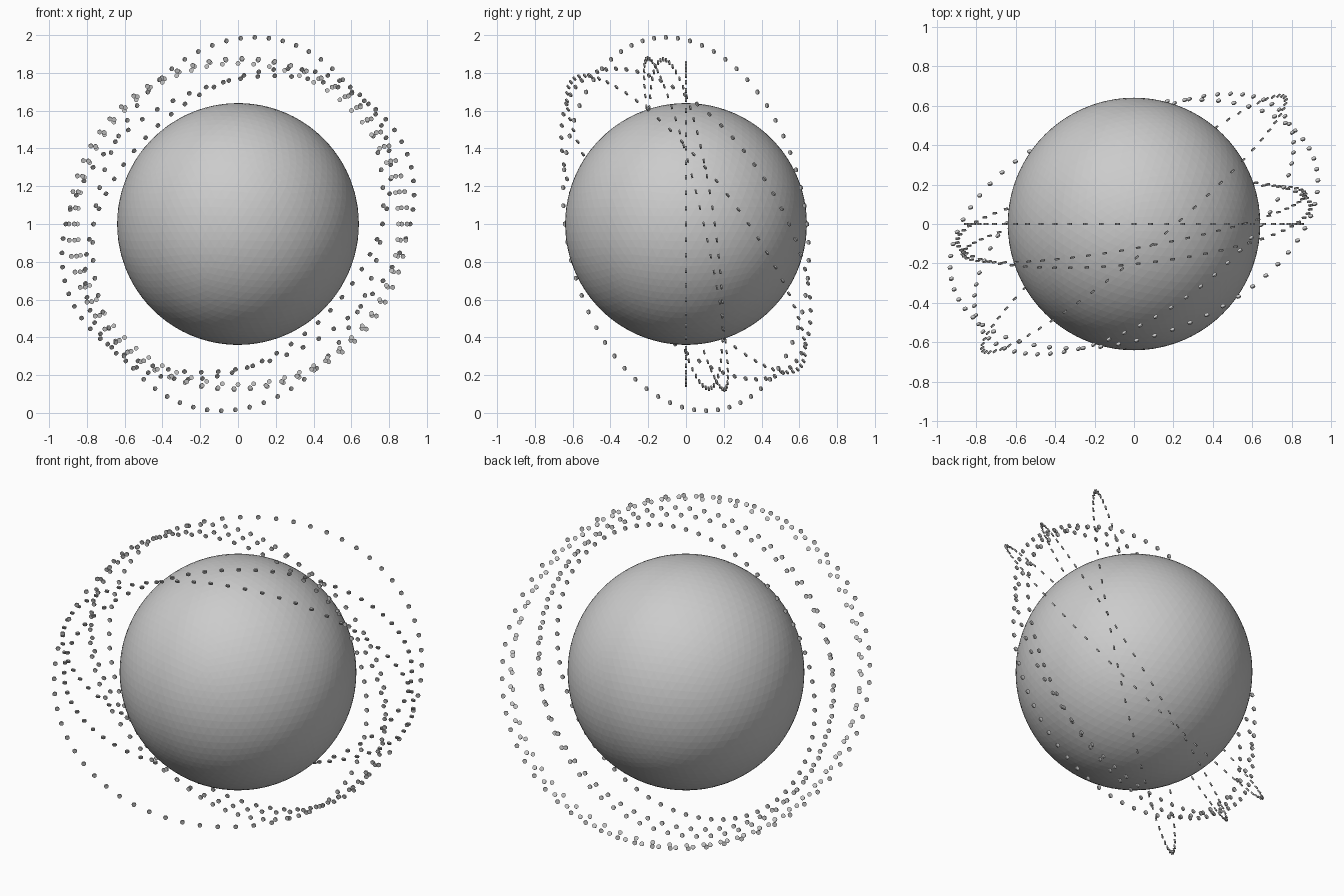
import bpy, bmesh, math
from mathutils import Matrix

if "Cube" in bpy.data.objects:
    bpy.data.objects.remove(bpy.data.objects["Cube"])

CENTRE = Matrix.Translation((0, 0, 1))


def finish(name, bm):
    me = bpy.data.meshes.new(name)
    bm.to_mesh(me)
    bm.free()
    ob = bpy.data.objects.new(name, me)
    bpy.context.collection.objects.link(ob)
    return ob


# central faceted globe
bm = bmesh.new()
bmesh.ops.create_icosphere(bm, subdivisions=5, radius=0.64)
globe = finish("globe", bm)
globe.matrix_world = CENTRE


def dot_ring(name, radius, turn, tilt, count=64):
    """Ring of small flat discs, upright in xz, leaned forward then turned about z."""
    bm = bmesh.new()
    for i in range(count):
        a = 2 * math.pi * i / count
        m = (Matrix.Rotation(a, 4, 'Y') @ Matrix.Translation((radius, 0, 0))
             @ Matrix.Rotation(math.pi / 2, 4, 'X'))
        bmesh.ops.create_cone(bm, cap_ends=True, segments=10, radius1=0.0125,
                              radius2=0.0125, depth=0.008, matrix=m)
    ob = finish(name, bm)
    ob.matrix_world = (CENTRE @ Matrix.Rotation(math.radians(turn), 4, 'Z')
                       @ Matrix.Rotation(math.radians(tilt), 4, 'X'))


# orbiting rings: radius, turn about z, forward lean
rings = [
    (0.85, 0, 0),
    (0.90, 6, 13),
    (0.88, 10, 8),
    (0.94, 35.5, 29),
    (0.97, 20, 36),
    (0.998, 40, 8),
]
for n, (r, turn, tilt) in enumerate(rings, 1):
    dot_ring(f"dot_ring_{n}", r, turn, tilt)
